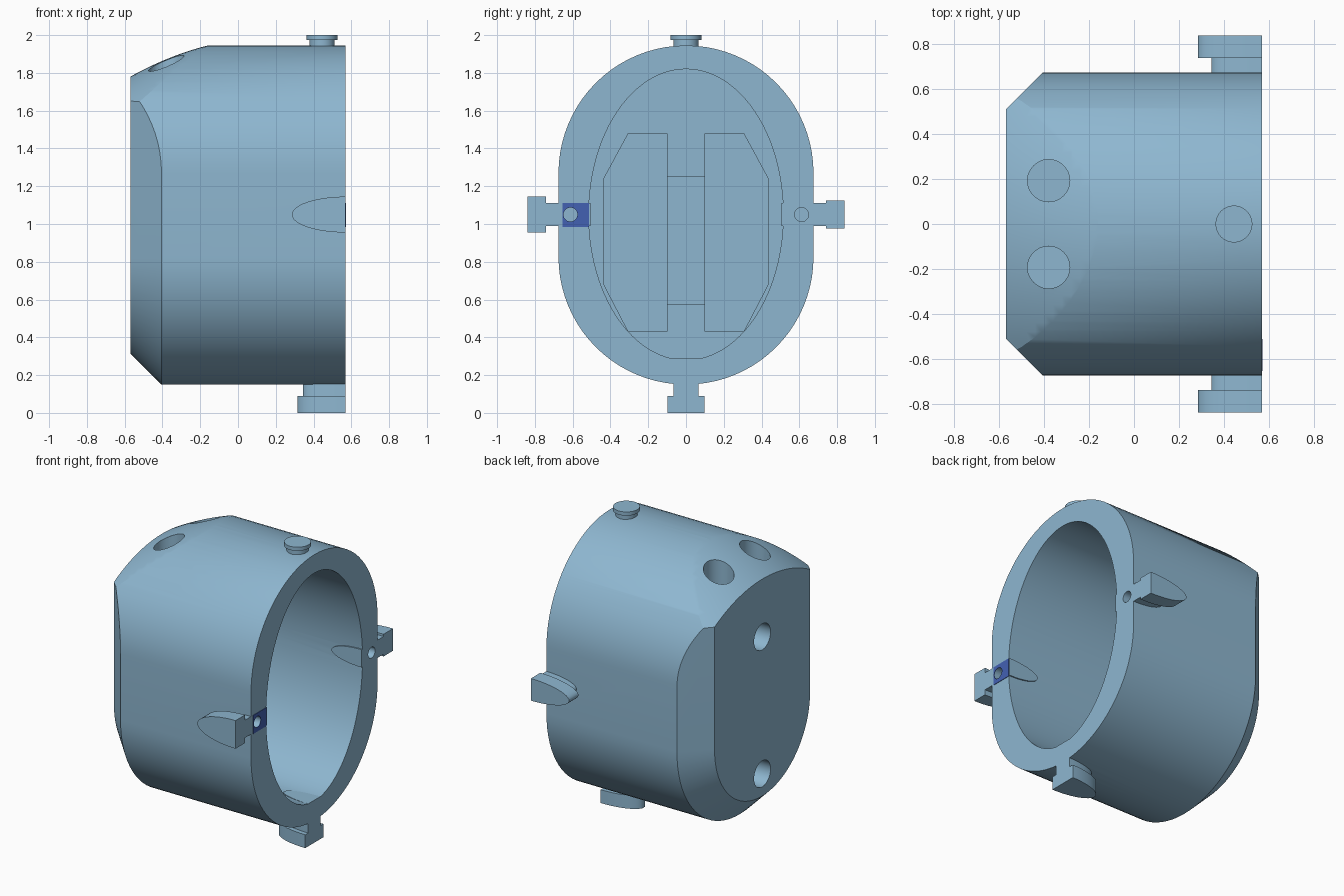
import bpy, bmesh, math

if "Cube" in bpy.data.objects:
    bpy.data.objects.remove(bpy.data.objects["Cube"])

X0, X1 = -0.57, 0.57      # closed end, open end
CZ = 1.05                 # height of the bore axis


def material(name, rgb):
    m = bpy.data.materials.new(name)
    m.diffuse_color = (*rgb, 1)
    m.use_nodes = True
    m.node_tree.nodes["Principled BSDF"].inputs["Base Color"].default_value = m.diffuse_color
    return m


STEEL = material("pale_blue", (0.27, 0.47, 0.63))
BLUE = material("deep_blue", (0.055, 0.12, 0.45))


def loft(name, loops, mat=STEEL):
    """Skin closed loops of equal length and cap both ends."""
    bm = bmesh.new()
    rings = [[bm.verts.new(p) for p in loop] for loop in loops]
    n = len(rings[0])
    for a, b in zip(rings, rings[1:]):
        for i in range(n):
            bm.faces.new((a[i], a[(i + 1) % n], b[(i + 1) % n], b[i]))
    bm.faces.new(rings[0])
    bm.faces.new(rings[-1])
    bmesh.ops.recalc_face_normals(bm, faces=bm.faces)
    me = bpy.data.meshes.new(name)
    bm.to_mesh(me)
    bm.free()
    me.materials.append(mat)
    ob = bpy.data.objects.new(name, me)
    bpy.context.collection.objects.link(ob)
    return ob


def prism_x(name, yz, a, b, mat=STEEL):
    return loft(name, [[(x, y, z) for y, z in yz] for x in (a, b)], mat)


def prism_z(name, xy, a, b):
    return loft(name, [[(x, y, z) for x, y in xy] for z in (a, b)])


def ellipse(cx, cy, a, b, n=48):
    return [(cx + a * math.cos(2 * math.pi * i / n), cy + b * math.sin(2 * math.pi * i / n))
            for i in range(n)]


def rect(a, b, c, d):
    return [(a, c), (b, c), (b, d), (a, d)]


def combine(ob, tool, op):
    """Apply a boolean and remove the tool."""
    mod = ob.modifiers.new("cut", 'BOOLEAN')
    mod.operation, mod.solver, mod.object = op, 'EXACT', tool
    bpy.context.view_layer.objects.active = ob
    bpy.ops.object.modifier_apply(modifier=mod.name)
    bpy.data.objects.remove(tool, do_unlink=True)


def smooth(ob, angle=30):
    bpy.ops.object.select_all(action='DESELECT')
    ob.select_set(True)
    bpy.context.view_layer.objects.active = ob
    bpy.ops.object.shade_smooth_by_angle(angle=math.radians(angle))


def arc(r, cz, start, end, n=40):
    return [(r * math.cos(math.radians(start + (end - start) * i / n)),
             cz + r * math.sin(math.radians(start + (end - start) * i / n))) for i in range(n + 1)]


# Housing: stadium section
R = 0.675
housing = prism_x("housing", arc(R, 1.27, 0, 180) + arc(R, 0.825, 180, 360), X0, X1)


# Chamfer round the sides and bottom of the closed end
def u_loop(x, r):
    return [(x, y, z) for y, z in arc(r, 0.825, 180, 360) + [(r, 2.3), (-r, 2.3)]]


combine(housing, loft("chamfer", [u_loop(X0 - 0.1, 0.41), u_loop(-0.405, R), u_loop(-0.3, R + 0.105),
                                  u_loop(0.8, R + 0.105)]), 'INTERSECT')


# Shallow domed slope on top of the closed end
def dome_loop(x):
    u = -0.16 - x
    z0 = 1.945 - 0.25 * u - 0.37 * u * u
    ys = [-0.8 + 1.6 * i / 40 for i in range(41)]
    return [(x, y, z0 - 1.065 + math.sqrt(1.065 ** 2 - y * y)) for y in ys] + [(x, 0.8, 2.4), (x, -0.8, 2.4)]


combine(housing, loft("dome", [dome_loop(-0.8 + 0.04 * i) for i in range(21)]), 'DIFFERENCE')

# Elliptical bore, then the centre recess in its floor
combine(housing, prism_x("bore", ellipse(0, CZ, 0.515, 0.77, 96), -0.28, 0.8), 'DIFFERENCE')
combine(housing, prism_x("recess", rect(-0.12, 0.12, 0.575, 1.25), -0.33, -0.2), 'DIFFERENCE')

for s in (-1, 1):
    # Side pocket with clipped outer corners, opened by a round hole in the top
    pocket = [(s * y, z) for y, z in ((0.1, 0.43), (0.305, 0.43), (0.435, 0.68),
                                      (0.435, 1.24), (0.305, 1.48), (0.1, 1.48))]
    combine(housing, prism_x("pocket", pocket, -0.48, -0.2), 'DIFFERENCE')
    combine(housing, prism_z("top_hole", ellipse(-0.38, s * 0.193, 0.094, 0.094), 1.4, 2.2), 'DIFFERENCE')

# Blind holes in the closed end
for z in (1.39, 0.465):
    combine(housing, prism_x("end_hole", ellipse(0, z, 0.088, 0.088), -0.8, -0.36), 'DIFFERENCE')


# Clips: half-elliptic stem and wider cap, pointing away from the open end
def half_ellipse(length, half, n=24):
    return [(X1 - length * math.sin(math.pi * i / n), half * math.cos(math.pi * i / n)) for i in range(n + 1)]


def clip(name, place, inner, mid, outer, cap_length, cap_half, stem_half):
    def block(nm, length, half, a, b):
        return loft(nm, [[place(x, t, r) for x, t in half_ellipse(length, half)] for r in (a, b)])
    combine(housing, block("stem", 0.225, stem_half, inner, mid), 'UNION')
    smooth(block(name, cap_length, cap_half, mid, outer))


clip("front_clip_cap", lambda x, t, r: (x, -r, CZ + t), 0.505, 0.74, 0.84, 0.285, 0.095, 0.06)
clip("back_clip_cap", lambda x, t, r: (x, r, CZ + t), 0.505, 0.74, 0.84, 0.285, 0.075, 0.06)
clip("bottom_clip_cap", lambda x, t, r: (x, t, CZ - r), 0.763, 0.96, 1.05, 0.255, 0.097, 0.065)

# Pin holes in the rim and the blue plate round one of them
plate = prism_x("rim_plate", rect(-0.655, -0.513, 0.985, 1.11), X1 - 0.002, X1 + 0.003, BLUE)
for ob, y in ((housing, -0.612), (housing, 0.612), (plate, -0.612)):
    combine(ob, prism_x("pin_hole", ellipse(y, CZ, 0.037, 0.037, 32), 0.42, 0.8), 'DIFFERENCE')
smooth(housing)

# Knob on top
smooth(prism_z("knob_stem", ellipse(0.445, 0, 0.067, 0.067), 1.9, 1.976))
smooth(prism_z("knob_cap", ellipse(0.445, 0, 0.082, 0.082), 1.975, 2.0))
